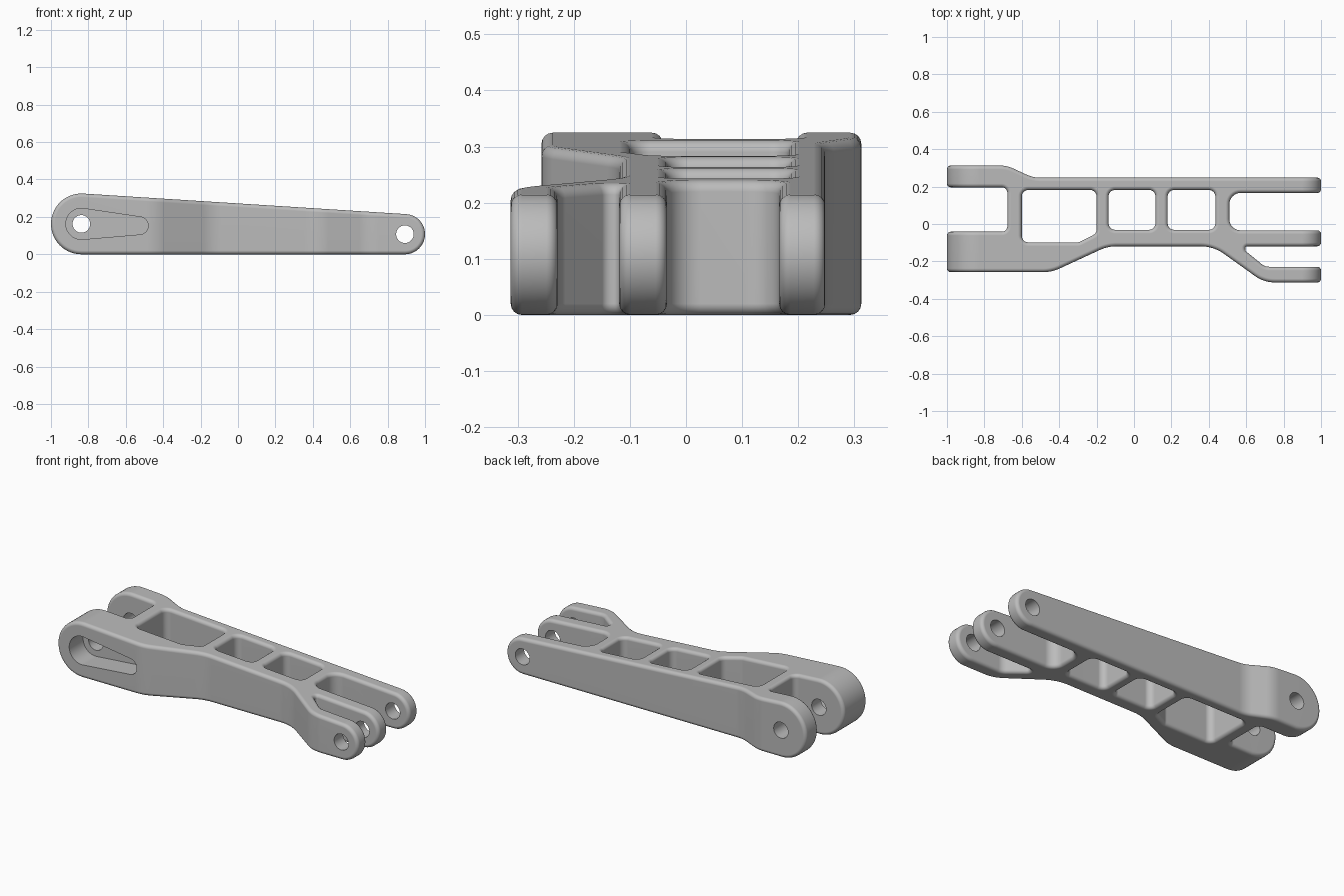
import bpy, bmesh, math
from mathutils import Vector

cube = bpy.data.objects.get("Cube")
if cube:
    bpy.data.objects.remove(cube, do_unlink=True)

metal = bpy.data.materials.new("plain_grey")
metal.use_nodes = True
GREY = (0.5, 0.5, 0.5, 1.0)
metal.diffuse_color = GREY
metal.node_tree.nodes["Principled BSDF"].inputs["Base Color"].default_value = GREY


def rounded(corners, steps=8):
    """Polygon from (x, y, radius) corners, each corner filleted."""
    out = []
    for i, (x, y, r) in enumerate(corners):
        p = Vector((x, y))
        if r == 0:
            out.append(p)
            continue
        a = (Vector(corners[i - 1][:2]) - p).normalized()
        b = (Vector(corners[(i + 1) % len(corners)][:2]) - p).normalized()
        half = a.angle(b) / 2
        centre = p + (a + b).normalized() * (r / math.sin(half))
        start = p + a * (r / math.tan(half)) - centre
        end = p + b * (r / math.tan(half)) - centre
        turn = math.atan2(start.x * end.y - start.y * end.x, start.dot(end))
        for k in range(steps + 1):
            t = turn * k / steps
            c, s = math.cos(t), math.sin(t)
            out.append(centre + Vector((c * start.x - s * start.y, s * start.x + c * start.y)))
    return out


def capsule(x1, z1, r1, x2, z2, r2, steps=28):
    """Two circles joined by their tangent lines."""
    phi = math.atan2(z2 - z1, x2 - x1)
    a = math.acos((r1 - r2) / math.hypot(x2 - x1, z2 - z1))
    out = []
    for x, z, r, t0, t1 in ((x1, z1, r1, phi + a, phi + 2 * math.pi - a),
                            (x2, z2, r2, phi - a, phi + a)):
        for k in range(steps + 1):
            t = t0 + (t1 - t0) * k / steps
            out.append(Vector((x + r * math.cos(t), z + r * math.sin(t))))
    return out


def circle(x, z, r, n=40):
    return [Vector((x + r * math.cos(2 * math.pi * k / n),
                    z + r * math.sin(2 * math.pi * k / n))) for k in range(n)]


def prism(name, loops, axis, low, high):
    """Extrude closed loops along the y or z axis."""
    bm = bmesh.new()
    for loop in loops:
        rings = []
        for h in (low, high):
            rings.append([bm.verts.new((p.x, p.y, h) if axis == "z" else (p.x, h, p.y))
                          for p in loop])
        bm.faces.new(rings[0])
        bm.faces.new(rings[1])
        n = len(loop)
        for i in range(n):
            j = (i + 1) % n
            bm.faces.new((rings[0][i], rings[0][j], rings[1][j], rings[1][i]))
    bmesh.ops.recalc_face_normals(bm, faces=bm.faces)
    mesh = bpy.data.meshes.new(name)
    bm.to_mesh(mesh)
    bm.free()
    mesh.materials.append(metal)
    obj = bpy.data.objects.new(name, mesh)
    bpy.context.collection.objects.link(obj)
    return obj


def apply(obj, mod):
    bpy.ops.object.select_all(action="DESELECT")
    bpy.context.view_layer.objects.active = obj
    obj.select_set(True)
    bpy.ops.object.modifier_apply(modifier=mod.name)


def cut(obj, cutter, operation="DIFFERENCE"):
    mod = obj.modifiers.new("cut", "BOOLEAN")
    mod.operation = operation
    mod.solver = "EXACT"
    mod.object = cutter
    apply(obj, mod)
    bpy.data.objects.remove(cutter, do_unlink=True)


# Plan outline with the fork slots at both ends
plan = rounded([
    (-1.2, .3125, 0), (-.68, .3125, .17), (-.54, .248, .17), (1.2, .248, 0),
    (1.2, .166, 0), (.51, .166, .06), (.51, -.034, .06), (1.2, -.034, 0),
    (1.2, -.119, 0), (.595, -.119, .012), (.595, -.143, .02), (.70, -.2286, .06),
    (1.2, -.2286, 0), (1.2, -.3125, 0), (.695, -.3125, .18), (.425, -.119, .22),
    (-.14, -.119, .22), (-.44, -.2575, .22), (-1.2, -.2575, 0),
    (-1.2, -.041, 0), (-.677, -.041, .03), (-.677, .196, .03), (-1.2, .196, 0)])
arm = prism("link_arm", [plan], "z", -0.3, 0.7)

# Lightening windows between the cross bars
R = .035
windows = [
    rounded([(-.60, .182, R), (-.20, .182, R), (-.20, -.05, R), (-.295, -.098, R), (-.60, -.098, R)]),
    rounded([(-.136, .182, R), (.115, .182, R), (.115, -.031, R), (-.136, -.031, R)]),
    rounded([(.18, .182, R), (.435, .182, R), (.435, -.031, R), (.18, -.031, R)])]
cut(arm, prism("window_cutter", windows, "z", -0.5, 0.9))

# Tapered side profile with round ends
side = capsule(-.8375, .1625, .1625, .8925, .1075, .1075)
cut(arm, prism("side_profile", [side], "y", -0.6, 0.6), "INTERSECT")

# Rounded edges
bm = bmesh.new()
bm.from_mesh(arm.data)
bmesh.ops.remove_doubles(bm, verts=bm.verts, dist=1e-5)
bm.to_mesh(arm.data)
bm.free()
bevel = arm.modifiers.new("round_edges", "BEVEL")
bevel.width = 0.02
bevel.segments = 4
bevel.limit_method = "ANGLE"
bevel.angle_limit = math.radians(50)
bevel.use_clamp_overlap = False
bevel.loop_slide = False
apply(arm, bevel)

# Teardrop recess on the front of the wide lug, then the pin holes
cut(arm, prism("recess_cutter", [capsule(-.8375, .1625, .083, -.527, .153, .047)], "y", -0.6, -0.128))
cut(arm, prism("pin_cutter", [circle(-.8375, .1625, .047), circle(.8925, .1075, .047)], "y", -0.7, 0.7))

# Smooth shading that keeps the flats flat
bpy.ops.object.select_all(action="DESELECT")
bpy.context.view_layer.objects.active = arm
arm.select_set(True)
bpy.ops.object.shade_smooth_by_angle(angle=math.radians(35))
normals = arm.modifiers.new("flat_normals", "WEIGHTED_NORMAL")
normals.keep_sharp = True
